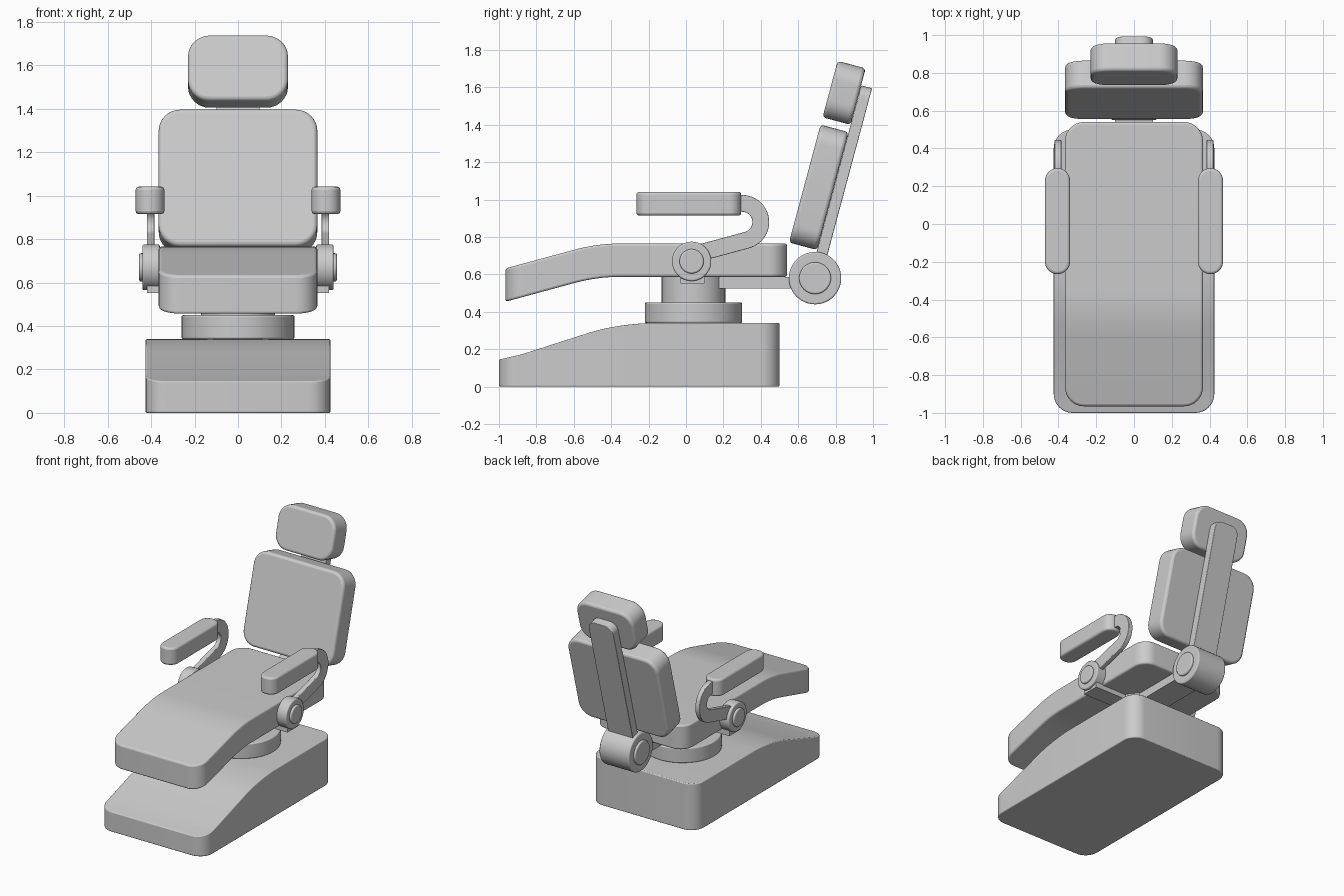
import bpy, bmesh, math
from mathutils import Matrix, Vector

cube = bpy.data.objects.get("Cube")
if cube:
    bpy.data.objects.remove(cube, do_unlink=True)

grey = bpy.data.materials.new("light grey")
grey.use_nodes = True
colour = (0.6, 0.6, 0.6, 1)
grey.diffuse_color = colour
grey.node_tree.nodes["Principled BSDF"].inputs["Base Color"].default_value = colour

TILT = Matrix.Rotation(math.radians(-15), 4, 'X')


def finish(name, bm, soft=0.0, matrix=None):
    """Turn a bmesh into a shaded object with softly rounded rims."""
    bmesh.ops.recalc_face_normals(bm, faces=bm.faces)
    if matrix:
        bm.transform(matrix)
    mesh = bpy.data.meshes.new(name)
    bm.to_mesh(mesh)
    bm.free()
    mesh.materials.append(grey)
    ob = bpy.data.objects.new(name, mesh)
    bpy.context.collection.objects.link(ob)
    if soft:
        mod = ob.modifiers.new("soft rim", 'BEVEL')
        mod.width, mod.segments = soft, 3
        mod.limit_method, mod.angle_limit = 'ANGLE', math.radians(35)
    bpy.ops.object.select_all(action='DESELECT')
    ob.select_set(True)
    bpy.context.view_layer.objects.active = ob
    bpy.ops.object.shade_smooth_by_angle(angle=math.radians(35))
    return ob


def round_edges(bm, edges, radius):
    bmesh.ops.bevel(bm, geom=edges, offset=radius, offset_type='OFFSET',
                    segments=8, profile=0.5, affect='EDGES')


def slab(name, profile, x0, x1, corner=0.0, soft=0.0):
    """Extrude a side profile (y, z) across x, rounding its upright corners."""
    bm = bmesh.new()
    face = bm.faces.new([bm.verts.new((x0, y, z)) for y, z in profile])
    out = bmesh.ops.extrude_face_region(bm, geom=[face])
    moved = [g for g in out["geom"] if isinstance(g, bmesh.types.BMVert)]
    bmesh.ops.translate(bm, verts=moved, vec=(x1 - x0, 0, 0))
    if corner:
        upright = [e for e in bm.edges
                   if (e.verts[0].co - e.verts[1].co).xy.length < 1e-5]
        round_edges(bm, upright, corner)
    return finish(name, bm, soft)


def block(name, centre, size, axis=None, corner=0.0, soft=0.0, matrix=None, top_only=False):
    """Box whose edges along one axis (0, 1, 2) may be rounded."""
    bm = bmesh.new()
    bmesh.ops.create_cube(bm, size=1)
    bm.transform(Matrix.Translation(centre) @ Matrix.Diagonal((*size, 1)))
    if axis is not None:
        edges = []
        for e in bm.edges:
            d = e.verts[0].co - e.verts[1].co
            high = e.verts[0].co.z > centre[2]
            if abs(d[axis]) > d.length * 0.99 and (high or not top_only):
                edges.append(e)
        round_edges(bm, edges, corner)
    return finish(name, bm, soft, matrix)


def drum(name, centre, radius, length, axis='Z', soft=0.008):
    bm = bmesh.new()
    bmesh.ops.create_cone(bm, cap_ends=True, segments=48, radius1=radius,
                          radius2=radius, depth=length)
    turn = Matrix.Rotation(math.pi / 2, 4, 'Y') if axis == 'X' else Matrix()
    return finish(name, bm, soft, Matrix.Translation(centre) @ turn)


def bend(a, b, c, steps=8):
    """Smooth curve from a to c pulled towards b."""
    a, b, c = Vector(a), Vector(b), Vector(c)
    return [tuple(a.lerp(b, i / steps).lerp(b.lerp(c, i / steps), i / steps))
            for i in range(steps + 1)]


# Wedge base and swivel column
base_top = [(-1, 0.145), (-0.88, 0.172)] + bend((-0.55, 0.278), (-0.4, 0.33), (-0.2, 0.34))
slab("base", [(0.5, 0), (-1, 0)] + base_top + [(0.5, 0.34)], -0.425, 0.425, 0.1, 0.006)
drum("swivel_disc", (0, 0.04, 0.395), 0.26, 0.11)
drum("swivel_column", (0, 0.04, 0.52), 0.17, 0.15, soft=0)

# Seat cushion with a sloping leg rest
seat_top = [(-0.965, 0.632)] + bend((-0.6, 0.731), (-0.48, 0.764), (-0.36, 0.765)) + [(0.54, 0.765)]
seat_bottom = [(y, z - 0.178) for y, z in reversed(seat_top)]
slab("seat", seat_top + seat_bottom, -0.365, 0.365, 0.1, 0.012)

# Links below the seat and the rear hinge
block("arm_crossbar", (0, 0.035, 0.572), (0.84, 0.13, 0.04))
block("rear_link", (0, 0.41, 0.555), (0.2, 0.5, 0.06))
drum("rear_hinge", (0, 0.69, 0.58), 0.14, 0.24, 'X')
drum("rear_hinge_cap", (0, 0.69, 0.58), 0.085, 0.27, 'X')

# Reclined spine, backrest and headrest
block("spine", (0, 0.518, 1.27), (0.2, 0.06, 1.056), 1, 0.06, 0.004, TILT, True)
block("backrest", (0, 0.41, 1.213), (0.73, 0.155, 0.652), 1, 0.1, 0.018, TILT)
block("headrest", (0, 0.41, 1.736), (0.46, 0.155, 0.312), 1, 0.1, 0.018, TILT)

# Centre line of the hooked armrest support
path = [Vector((0.15, 0.98))]
for i in range(17):
    a = math.radians(90 - 165 * i / 16)
    path.append(Vector((0.3 + 0.1 * math.cos(a), 0.88 + 0.1 * math.sin(a))))
path.append(Vector((0.04, 0.706)))
outer, inner = [], []
for i, p in enumerate(path):
    d = (path[min(i + 1, len(path) - 1)] - path[max(i - 1, 0)]).normalized()
    n = Vector((-d.y, d.x)) * 0.045
    outer.append(tuple(p + n))
    inner.append(tuple(p - n))

# Armrests on both sides
for side, s in (("left", 1), ("right", -1)):
    slab(side + "_arm_support", outer + inner[::-1], s * 0.385, s * 0.42, soft=0.004)
    block(side + "_armrest_pad", (s * 0.405, 0.015, 0.978), (0.132, 0.56, 0.126), 2, 0.064, 0.014)
    drum(side + "_arm_pivot", (s * 0.4, 0.03, 0.67), 0.105, 0.08, 'X')
    drum(side + "_arm_pivot_cap", (s * 0.42, 0.03, 0.67), 0.065, 0.07, 'X')
